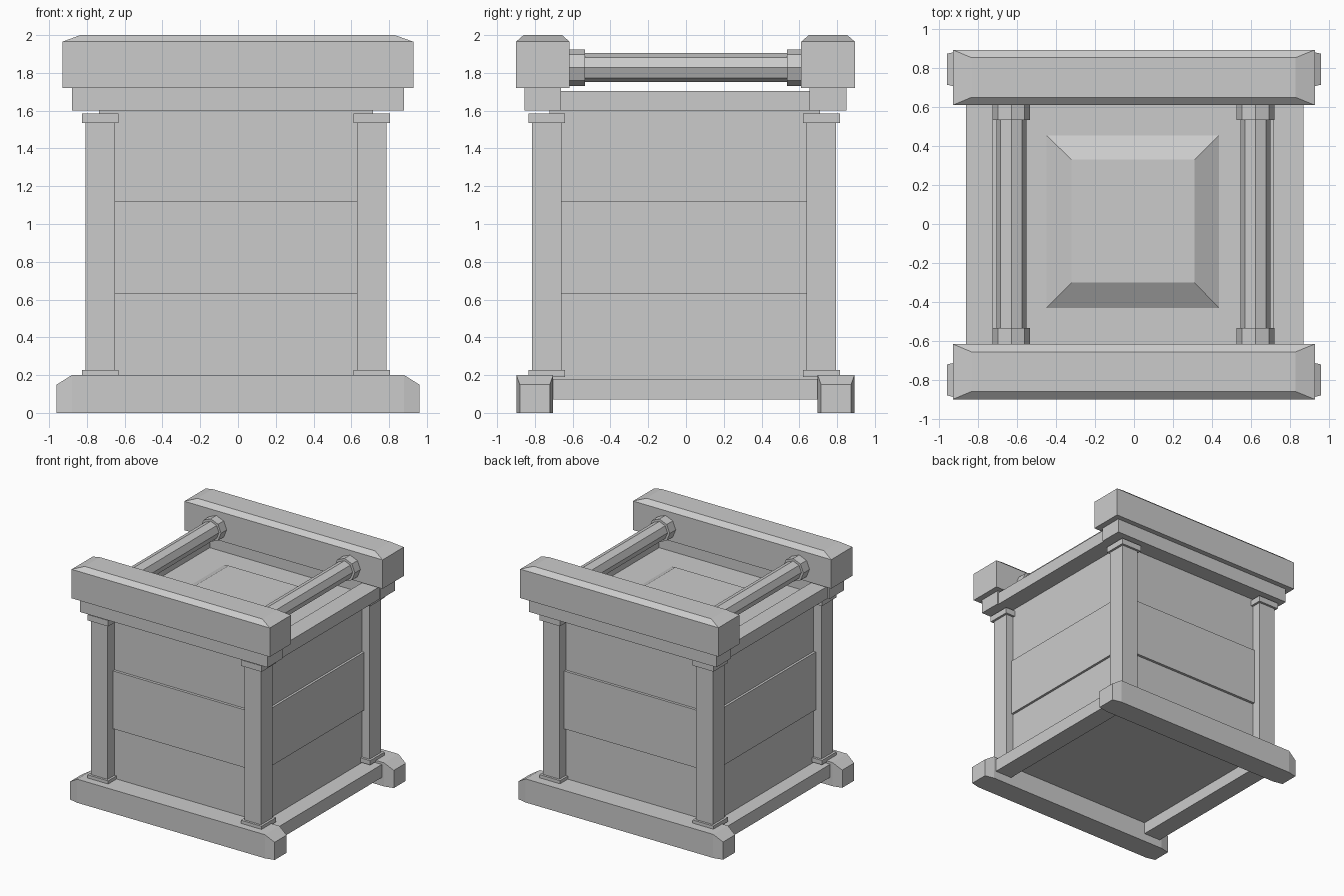
import bpy
import math

if "Cube" in bpy.data.objects:
    bpy.data.objects.remove(bpy.data.objects["Cube"])


def mesh(name, verts, faces):
    me = bpy.data.meshes.new(name)
    me.from_pydata(verts, [], faces)
    me.validate()
    ob = bpy.data.objects.new(name, me)
    bpy.context.collection.objects.link(ob)
    return ob


def loft(name, rings):
    """Stack of (x0, x1, y0, y1, z) rectangles, capped at both ends."""
    verts, faces = [], []
    for x0, x1, y0, y1, z in rings:
        verts += [(x0, y0, z), (x1, y0, z), (x1, y1, z), (x0, y1, z)]
    for r in range(len(rings) - 1):
        for i in range(4):
            a, b = r * 4 + i, r * 4 + (i + 1) % 4
            faces.append((a, b, b + 4, a + 4))
    n = len(verts)
    faces += [(3, 2, 1, 0), (n - 4, n - 3, n - 2, n - 1)]
    return mesh(name, verts, faces)


def box(name, x0, x1, y0, y1, z0, z1):
    return loft(name, [(x0, x1, y0, y1, z0), (x0, x1, y0, y1, z1)])


def skid(name, y0, y1):
    """Beam along x whose ends taper in width and height."""
    verts, faces = [], []
    for x, inset, top in ((-.96, .018, .15), (-.88, 0, .2), (.88, 0, .2), (.96, .018, .15)):
        a, b = y0 + inset, y1 - inset
        verts += [(x, a, 0), (x, b, 0), (x, b, top), (x, a, top)]
    for r in range(3):
        for i in range(4):
            a, b = r * 4 + i, r * 4 + (i + 1) % 4
            faces.append((b, a, a + 4, b + 4))
    faces += [(0, 1, 2, 3), (15, 14, 13, 12)]
    return mesh(name, verts, faces)


def rod(name, x, y, radius, length):
    bpy.ops.mesh.primitive_cylinder_add(vertices=8, radius=radius, depth=length,
                                        location=(x, y, 1.828), rotation=(math.pi / 2, 0, 0))
    bpy.context.object.name = name


# Crate body with proud middle planks
box("crate_body", -.735, .715, -.722, .71, .17, 1.61)
box("middle_planks", -.755, .735, -.745, .732, .63, 1.12)

# Raised lid panel
loft("lid_panel", [(-.45, .435, -.43, .455, 1.6), (-.45, .435, -.43, .455, 1.612),
                   (-.32, .31, -.30, .33, 1.69)])

# Skids, upper beams and the ledges beneath them
for side, s in (("front", -1), ("back", 1)):
    def span(a, b):
        return sorted((s * a - .003, s * b - .003))
    skid(side + "_skid", *span(.70, .895))
    y0, y1 = span(.613, .897)
    loft(side + "_top_beam", [(-.93, .928, y0, y1, 1.72), (-.93, .928, y0, y1, 1.965),
                              (-.835, .83, y0 + .04, y1 - .04, 2.0)])
    box(side + "_beam_ledge", -.88, .878, *span(.658, .853), 1.6, 1.72)

# Side rails, corner posts and carrying rods
for side, s in (("left", -1), ("right", 1)):
    x0, x1 = sorted((s * .72 - .003, s * .866 + .003))
    box(side + "_top_rail", x0, x1, -.72, .71, 1.6, 1.705)
    x0, x1 = sorted((s * .70, s * .86))
    box(side + "_bottom_rail", x0, x1, -.72, .71, .07, .18)
    for end, t in (("front", -1), ("back", 1)):
        px, py = s * .719 - .011, t * .727 - .01
        for part, h, z0, z1 in (("post", .078, .2, 1.58), ("post_cap", .097, 1.535, 1.585),
                                ("post_base", .097, .19, .227)):
            box(f"{end}_{side}_{part}", px - h, px + h, py - h, py + h, z0, z1)
        rod(f"{end}_{side}_rod_collar", s * .627 - .003, t * .59, .097, .11)
    rod(side + "_rod", s * .627 - .003, 0, .077, 1.3)
